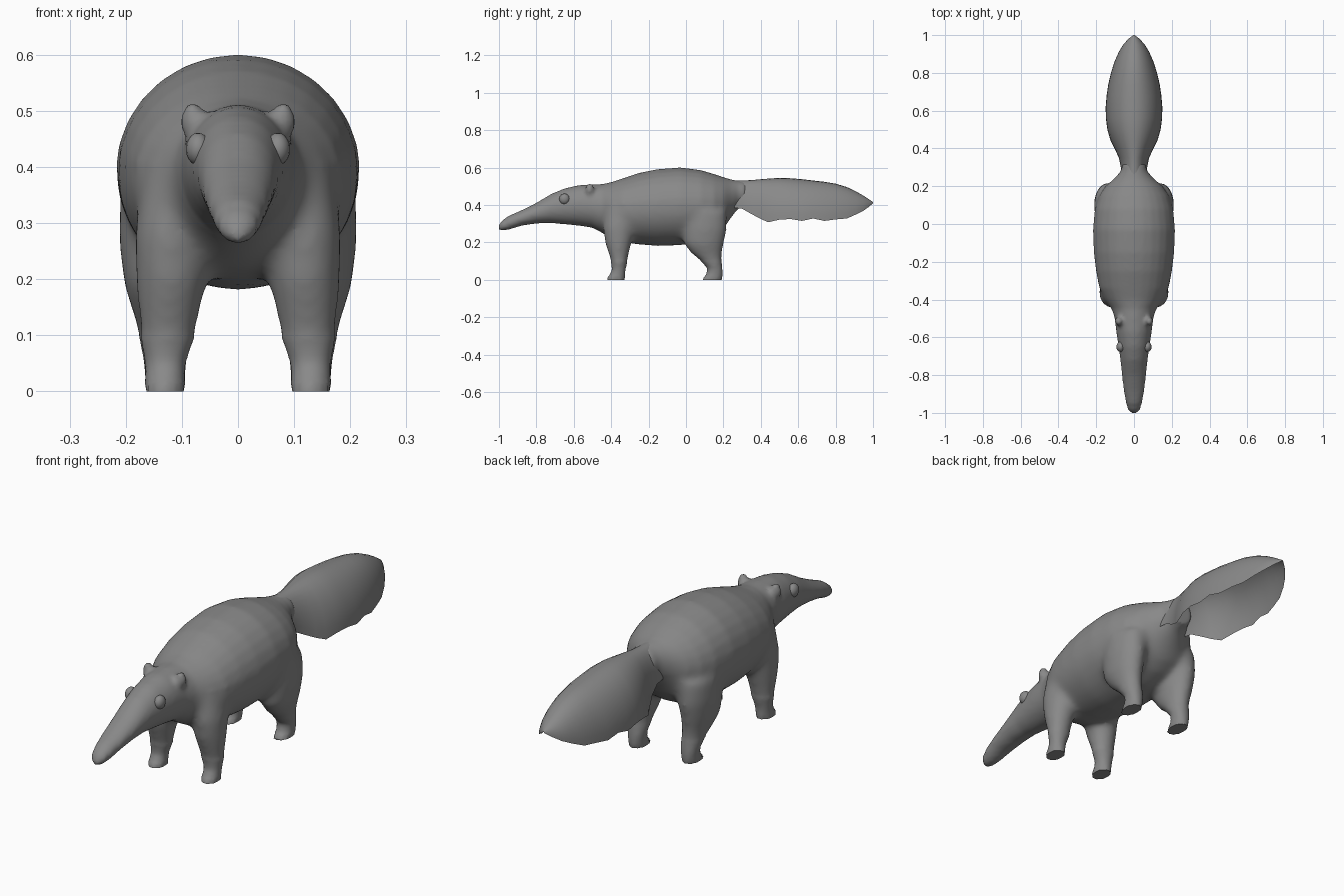
import bpy, bmesh, math
from mathutils import Vector, Matrix

if "Cube" in bpy.data.objects:
    bpy.data.objects.remove(bpy.data.objects["Cube"])

fur = bpy.data.materials.new("grey fur")
fur.diffuse_color = (0.25, 0.25, 0.25, 1)
fur.use_nodes = True
fur.node_tree.nodes["Principled BSDF"].inputs["Base Color"].default_value = fur.diffuse_color


def make(name, bm):
    me = bpy.data.meshes.new(name)
    bm.to_mesh(me)
    bm.free()
    ob = bpy.data.objects.new(name, me)
    bpy.context.collection.objects.link(ob)
    me.materials.append(fur)
    return ob


def loft(bm, rings):
    """Skin closed rings of points and cap both ends."""
    rows = [[bm.verts.new(p) for p in r] for r in rings]
    n = len(rows[0])
    faces = [bm.faces.new(rows[0]), bm.faces.new(rows[-1][::-1])]
    for a, b in zip(rows, rows[1:]):
        for i in range(n):
            j = (i + 1) % n
            faces.append(bm.faces.new((a[j], a[i], b[i], b[j])))
    bmesh.ops.recalc_face_normals(bm, faces=faces)


def oval(n=28):
    return [(math.cos(2 * math.pi * i / n), math.sin(2 * math.pi * i / n)) for i in range(n)]


def ball(bm, centre, radii):
    m = Matrix.Translation(centre) @ Matrix.Diagonal((*radii, 1))
    bmesh.ops.create_uvsphere(bm, u_segments=16, v_segments=10, radius=1, matrix=m)


def shade(ob, angle):
    bpy.ops.object.select_all(action='DESELECT')
    ob.select_set(True)
    bpy.context.view_layer.objects.active = ob
    bpy.ops.object.shade_smooth_by_angle(angle=math.radians(angle))


bm = bmesh.new()

# Snout, head and trunk: y, half width, bottom, top
TRUNK = [(-1, .012, .268, .294), (-.985, .03, .264, .315), (-.95, .043, .267, .342),
         (-.88, .055, .289, .372), (-.8, .064, .301, .412), (-.72, .072, .303, .46),
         (-.65, .082, .297, .489), (-.57, .094, .289, .507), (-.5, .102, .278, .511),
         (-.45, .118, .25, .512), (-.4, .155, .22, .522), (-.34, .185, .2, .542),
         (-.25, .202, .188, .572), (-.15, .214, .18, .592), (-.03, .218, .184, .601),
         (.08, .208, .2, .587), (.15, .186, .23, .566), (.2, .152, .27, .549),
         (.24, .105, .33, .537), (.28, .07, .38, .53), (.32, .06, .4, .525)]
loft(bm, [[(rx * c, y, (b + t) / 2 + (t - b) / 2 * s) for c, s in oval()]
          for y, rx, b, t in TRUNK])

# Legs: z, x, y, half width, half depth
FRONT = [(0, .13, -.378, .037, .05), (.02, .13, -.37, .036, .045), (.05, .13, -.36, .037, .037),
         (.1, .125, -.357, .05, .045), (.14, .123, -.36, .056, .055), (.2, .118, -.362, .065, .073),
         (.28, .12, -.36, .065, .085), (.4, .11, -.34, .06, .09)]
REAR = [(0, .13, .135, .037, .055), (.025, .13, .152, .036, .046), (.06, .13, .155, .04, .041),
        (.1, .132, .135, .046, .056), (.14, .135, .11, .053, .083), (.19, .14, .095, .064, .108),
        (.27, .14, .1, .073, .12), (.37, .13, .1, .08, .12)]
for side in (-1, 1):
    for leg in (FRONT, REAR):
        loft(bm, [[(side * (x + rx * c), y + ry * s, z) for c, s in oval(20)]
                  for z, x, y, rx, ry in leg])
    # Ears
    ball(bm, (side * .081, -.515, .481), (.022, .024, .038))

body = make("body", bm)

# Fuse the parts into one skin
mod = body.modifiers.new("fuse", 'REMESH')
mod.mode = 'VOXEL'
mod.voxel_size = .01
bpy.context.view_layer.objects.active = body
body.select_set(True)
bpy.ops.object.modifier_apply(modifier=mod.name)

# Soften the skin, most of all where the legs join, keeping the soles flat
bm = bmesh.new()
bm.from_mesh(body.data)
skin = [v for v in bm.verts if v.co.z > .02 and v.co.y > -.97]
joins = [v for v in skin if .1 < v.co.z < .4 and v.co.y > -.48]
for verts, count in ((skin, 4), (joins, 16)):
    for _ in range(count):
        bmesh.ops.smooth_vert(bm, verts=verts, factor=.5,
                              use_axis_x=True, use_axis_y=True, use_axis_z=True)
for v in bm.verts:
    if v.co.z < .008:
        v.co.z = 0
bm.to_mesh(body.data)
bm.free()
body.data.materials.clear()
body.data.materials.append(fur)
shade(body, 50)

# Tail, an arched sheet open underneath: y, half width, lower edge, ridge
TAIL = [(.26, .07, .385, .532), (.3, .07, .38, .531), (.35, .08, .352, .533), (.4, .103, .325, .538),
        (.44, .124, .308, .541), (.5, .141, .322, .545), (.56, .149, .325, .543),
        (.62, .15, .315, .538), (.68, .145, .328, .531), (.74, .136, .315, .524),
        (.8, .122, .323, .514), (.86, .103, .328, .496), (.91, .081, .35, .472),
        (.95, .057, .37, .449), (.98, .03, .392, .429), (1, .004, .41, .416)]
bm = bmesh.new()
N = 18
rows = []
for y, rx, b, t in TAIL:
    arch = [math.pi * i / N for i in range(N + 1)]
    rows.append([bm.verts.new((rx * math.cos(a), y, b + (t - b) * math.sin(a))) for a in arch])
for a, b in zip(rows, rows[1:]):
    for i in range(N):
        bm.faces.new((a[i + 1], a[i], b[i], b[i + 1]))
bm.normal_update()
if sum(f.normal.z for f in bm.faces) < 0:
    bmesh.ops.reverse_faces(bm, faces=bm.faces[:])
shade(make("tail", bm), 60)

# Eyes
for side, label in ((-1, "left"), (1, "right")):
    bm = bmesh.new()
    ball(bm, Vector((side * .071, -.65, .432)), (.022, .028, .029))
    shade(make(label + "_eye", bm), 60)
